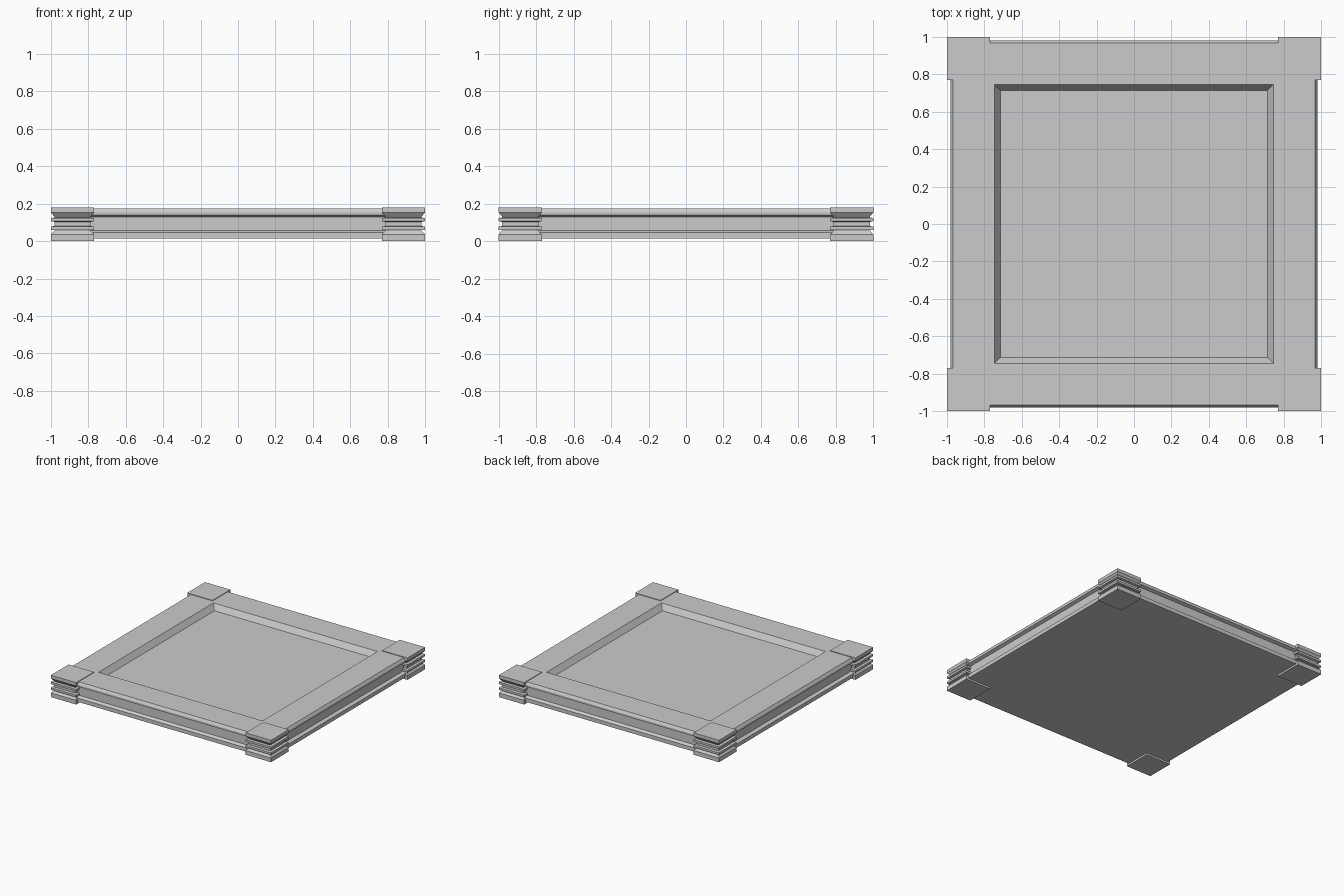
import bpy, bmesh

if "Cube" in bpy.data.objects:
    bpy.data.objects.remove(bpy.data.objects["Cube"])


def square_loft(name, rings, center=(0, 0)):
    """Stack square rings given as (half width, z) and cap both ends."""
    bm = bmesh.new()
    cx, cy = center
    corners = ((-1, -1), (1, -1), (1, 1), (-1, 1))
    loops = [[bm.verts.new((cx + sx * h, cy + sy * h, z)) for sx, sy in corners]
             for h, z in rings]
    for a, b in zip(loops, loops[1:]):
        for i in range(4):
            j = (i + 1) % 4
            bm.faces.new((a[i], a[j], b[j], b[i]))
    bm.faces.new(loops[0][::-1])
    bm.faces.new(loops[-1])
    mesh = bpy.data.meshes.new(name)
    bm.to_mesh(mesh)
    bm.free()
    obj = bpy.data.objects.new(name, mesh)
    bpy.context.collection.objects.link(obj)
    return obj


# Main slab: moulded outer edge, flat rim, bevelled step down to the sunken floor
square_loft("panel", [
    (0.98, 0.015), (0.98, 0.046), (0.955, 0.058), (0.955, 0.13),
    (0.98, 0.14), (0.98, 0.155), (0.967, 0.175),
    (0.745, 0.175), (0.715, 0.13),
])

# Corner blocks: slabs at top and bottom with grooved rings between
H = 0.115
block_profile = [
    (H, 0.0), (H, 0.035), (H - 0.022, 0.06), (H, 0.06), (H, 0.077),
    (H - 0.018, 0.081), (H - 0.018, 0.103), (H, 0.107), (H, 0.124),
    (H - 0.022, 0.126), (H, 0.153), (H, 0.18),
]
for side_y, y in (("front", -1), ("back", 1)):
    for side_x, x in (("left", -1), ("right", 1)):
        square_loft(f"corner_block_{side_y}_{side_x}", block_profile,
                    (x * (1 - H), y * (1 - H)))
